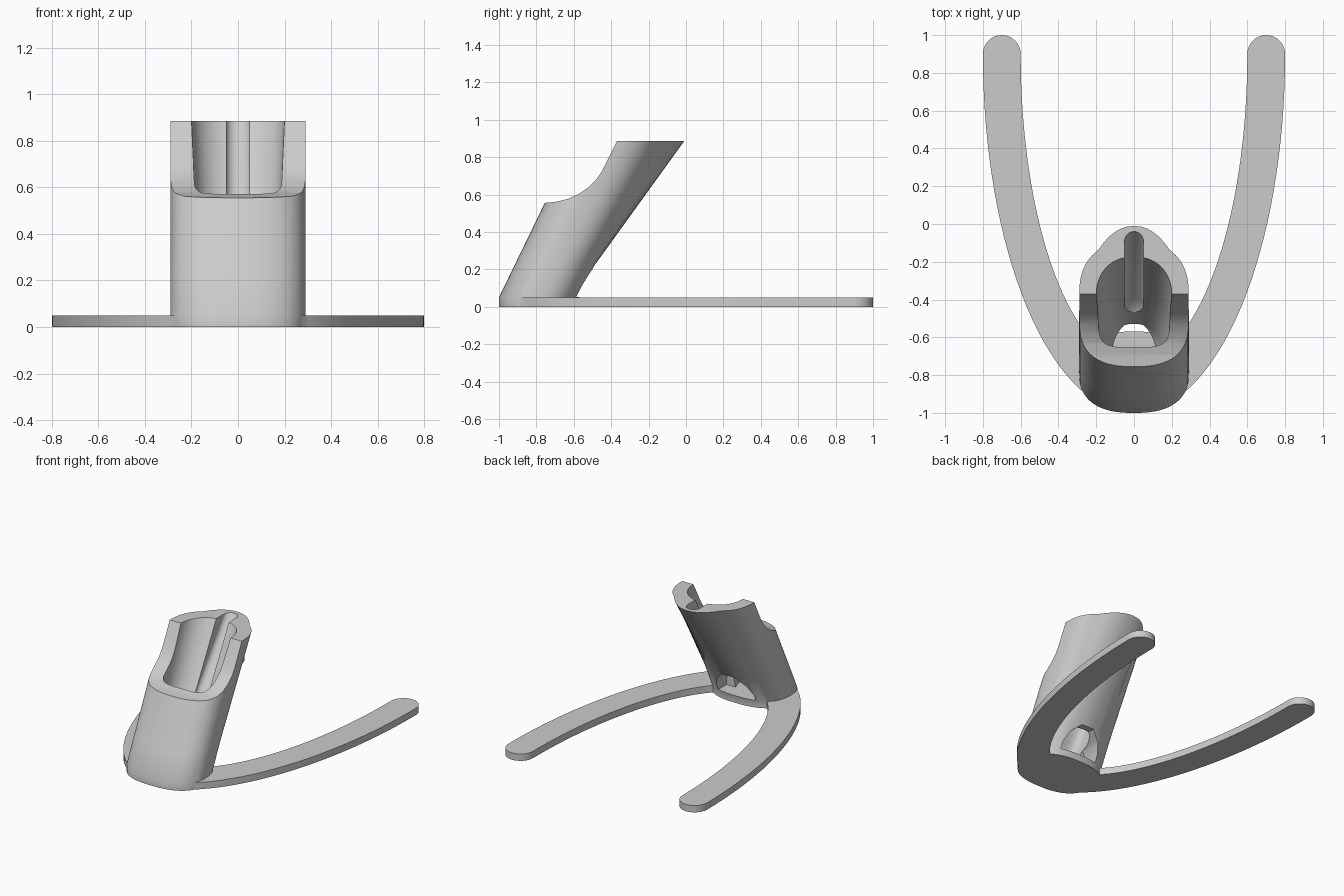
import bpy, bmesh, math

if "Cube" in bpy.data.objects:
    bpy.data.objects.remove(bpy.data.objects["Cube"])

grey = bpy.data.materials.new("light grey plastic")
grey.use_nodes = True
grey.diffuse_color = (0.6, 0.6, 0.6, 1)
grey.node_tree.nodes["Principled BSDF"].inputs["Base Color"].default_value = (0.6, 0.6, 0.6, 1)

SEGMENTS = 72
TOP = 0.885
LEAN = 0.485


def loft(name, rings):
    """Skin a list of equal-length closed rings and cap both ends."""
    bm = bmesh.new()
    loops = [[bm.verts.new(p) for p in ring] for ring in rings]
    for a, b in zip(loops, loops[1:]):
        for i in range(len(a)):
            j = (i + 1) % len(a)
            bm.faces.new((a[i], a[j], b[j], b[i]))
    bm.faces.new(loops[0])
    bm.faces.new(loops[-1])
    bmesh.ops.recalc_face_normals(bm, faces=bm.faces)
    mesh = bpy.data.meshes.new(name)
    bm.to_mesh(mesh)
    bm.free()
    mesh.materials.append(grey)
    obj = bpy.data.objects.new(name, mesh)
    bpy.context.collection.objects.link(obj)
    return obj


def oval(z, yc, half, front, back, n_front, n_back, bump=0):
    """Horizontal ring of two half superellipses, with an optional rear bump."""
    ring = []
    for i in range(SEGMENTS):
        t = 2 * math.pi * i / SEGMENTS
        c, s = math.cos(t), math.sin(t)
        n, depth = (n_back, back) if s > 0 else (n_front, front)
        x = half * math.copysign(abs(c) ** (2 / n), c)
        y = depth * math.copysign(abs(s) ** (2 / n), s)
        if s > 0:
            y += bump * max(0, 1 - (x / 0.19) ** 2)
        ring.append((x, yc + y, z))
    return ring


def centre(z):
    return -0.785 + LEAN * (max(z, 0.05) - 0.05)


def prism_x(name, profile, half):
    return loft(name, [[(x, y, z) for y, z in profile] for x in (-half, half)])


def boolean(target, tool, operation):
    mod = target.modifiers.new(operation.title(), "BOOLEAN")
    mod.operation = operation
    mod.solver = "EXACT"
    mod.object = tool
    bpy.context.view_layer.objects.active = target
    bpy.ops.object.modifier_apply(modifier=mod.name)
    bpy.data.objects.remove(tool)


# U-shaped base with rounded leg tips
def arc(cx, cy, rx, ry, start, end, steps):
    for i in range(steps + 1):
        a = math.radians(start + (end - start) * i / steps)
        yield cx + rx * math.cos(a), cy + ry * math.sin(a)


outline = list(arc(0, 0.9, 0.8, 1.9, 180, 360, 64))
outline += list(arc(0.7, 0.9, 0.1, 0.1, 0, 180, 16))[1:]
outline += list(arc(0, 0.9, 0.6, 1.63, 360, 180, 64))[1:]
outline += list(arc(-0.7, 0.9, 0.1, 0.1, 0, 180, 16))[1:-1]
base = loft("base", [[(x, y, z) for x, y in outline] for z in (0, 0.05)])

# Leaning holder, swelling at the rear towards its top
holder = loft("holder_stand", [
    oval(z, centre(z), 0.29, 0.215, back, 2.5, 2.5, bump)
    for z, back, bump in ((0, 0.215, 0), (0.05, 0.215, 0), (0.23, 0.215, 0), (TOP, 0.285, 0.085))])
boolean(holder, base, "UNION")

# Tapered pocket narrowing to a plug passage
pocket = loft("pocket_cutter", [
    oval(z, centre(z), half, front, back, 4, 2.2)
    for z, half, front, back in ((0.052, 0.1, 0.08, 0.15), (0.13, 0.1, 0.09, 0.16),
                                 (0.24, 0.155, 0.11, 0.17), (0.56, 0.185, 0.12, 0.19),
                                 (0.95, 0.203, 0.125, 0.21))])
boolean(holder, pocket, "DIFFERENCE")

# Cable channel down the rear wall of the pocket
def channel_ring(z, radius):
    yc = -0.09 - 0.73 * (TOP - z)
    ring = list(arc(0, yc, radius, radius, 0, 180, 16))
    return [(x, y, z) for x, y in ring + [(-radius, yc - 0.13), (radius, yc - 0.13)]]


channel = loft("channel_cutter", [channel_ring(z, r) for z, r in
                                  ((0.34, 0.015), (0.36, 0.035), (0.40, 0.05), (0.95, 0.05))])
boolean(holder, channel, "DIFFERENCE")

# Cable exit through the lower rear wall
exit_shape = [(-0.15, 0.052), (0.15, 0.052), (0.15, 0.1), (0.12, 0.17),
              (0.05, 0.23), (-0.05, 0.23), (-0.12, 0.17), (-0.15, 0.1)]
cable_exit = loft("exit_cutter", [[(x, y, z) for x, z in exit_shape] for y in (-0.68, -0.3)])
boolean(holder, cable_exit, "DIFFERENCE")

# Curved scoop that opens the upper front
scoop = [(-1.2, 0.555), (-0.755, 0.555), (-0.69, 0.562), (-0.63, 0.577), (-0.57, 0.605),
         (-0.52, 0.64), (-0.48, 0.68), (-0.45, 0.725), (-0.37, TOP), (-0.32, 0.985), (-1.2, 0.985)]
boolean(holder, prism_x("scoop_cutter", scoop, 0.5), "DIFFERENCE")

# Smooth curved walls, crisp rims
bpy.ops.object.select_all(action="DESELECT")
holder.select_set(True)
bpy.context.view_layer.objects.active = holder
bpy.ops.object.shade_smooth_by_angle(angle=math.radians(30))
